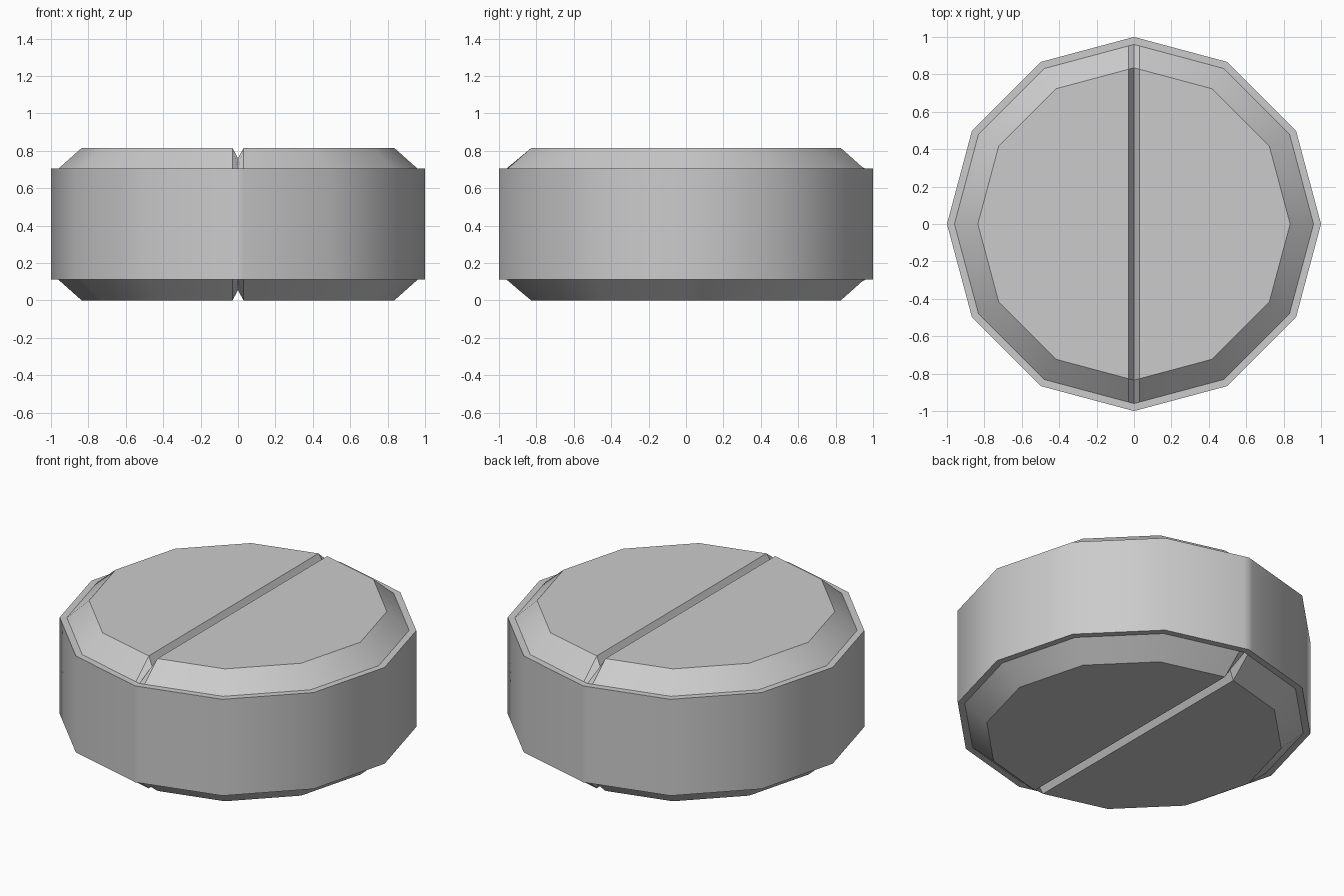
import bpy, bmesh
from math import sin, cos, tan, radians

if "Cube" in bpy.data.objects:
    bpy.data.objects.remove(bpy.data.objects["Cube"])

HALF_H, WALL_H = 0.408, 0.297      # measured from mid-height
GROOVE_W, GROOVE_D = 0.03, 0.055


def half_ring(bm, r, z, dip=0.0):
    """Right half of a 12-sided ring, with extra points for the score line."""
    y = r - GROOVE_W * tan(radians(15))
    pts = [(0, -r, z - dip), (GROOVE_W, -y, z)]
    pts += [(r * cos(radians(a)), r * sin(radians(a)), z) for a in range(-60, 61, 30)]
    pts += [(GROOVE_W, y, z), (0, r, z - dip)]
    return [bm.verts.new(p) for p in pts]


# Upper right quarter of the tablet: wall, ledge, chamfer
bm = bmesh.new()
rings = [half_ring(bm, 1.0, 0), half_ring(bm, 1.0, WALL_H),
         half_ring(bm, 0.96, WALL_H), half_ring(bm, 0.835, HALF_H, GROOVE_D)]
for low, up in zip(rings, rings[1:]):
    for i in range(8):
        bm.faces.new((low[i], low[i + 1], up[i + 1], up[i]))

# Flat top and sloped side of the score groove
top = rings[-1]
bm.faces.new(top[1:8])
bm.faces.new((top[0], top[1], top[7], top[8]))

mesh = bpy.data.meshes.new("scored_tablet")
bm.to_mesh(mesh)
bm.free()
tablet = bpy.data.objects.new("scored_tablet", mesh)
tablet.location.z = HALF_H
bpy.context.collection.objects.link(tablet)
bpy.context.view_layer.objects.active = tablet
tablet.select_set(True)

# Mirror to the left half and the underside
mirror = tablet.modifiers.new("mirror", 'MIRROR')
mirror.use_axis = (True, False, True)
mirror.use_clip = True
bpy.ops.object.modifier_apply(modifier=mirror.name)
bpy.ops.object.shade_smooth_by_angle(angle=radians(35))
